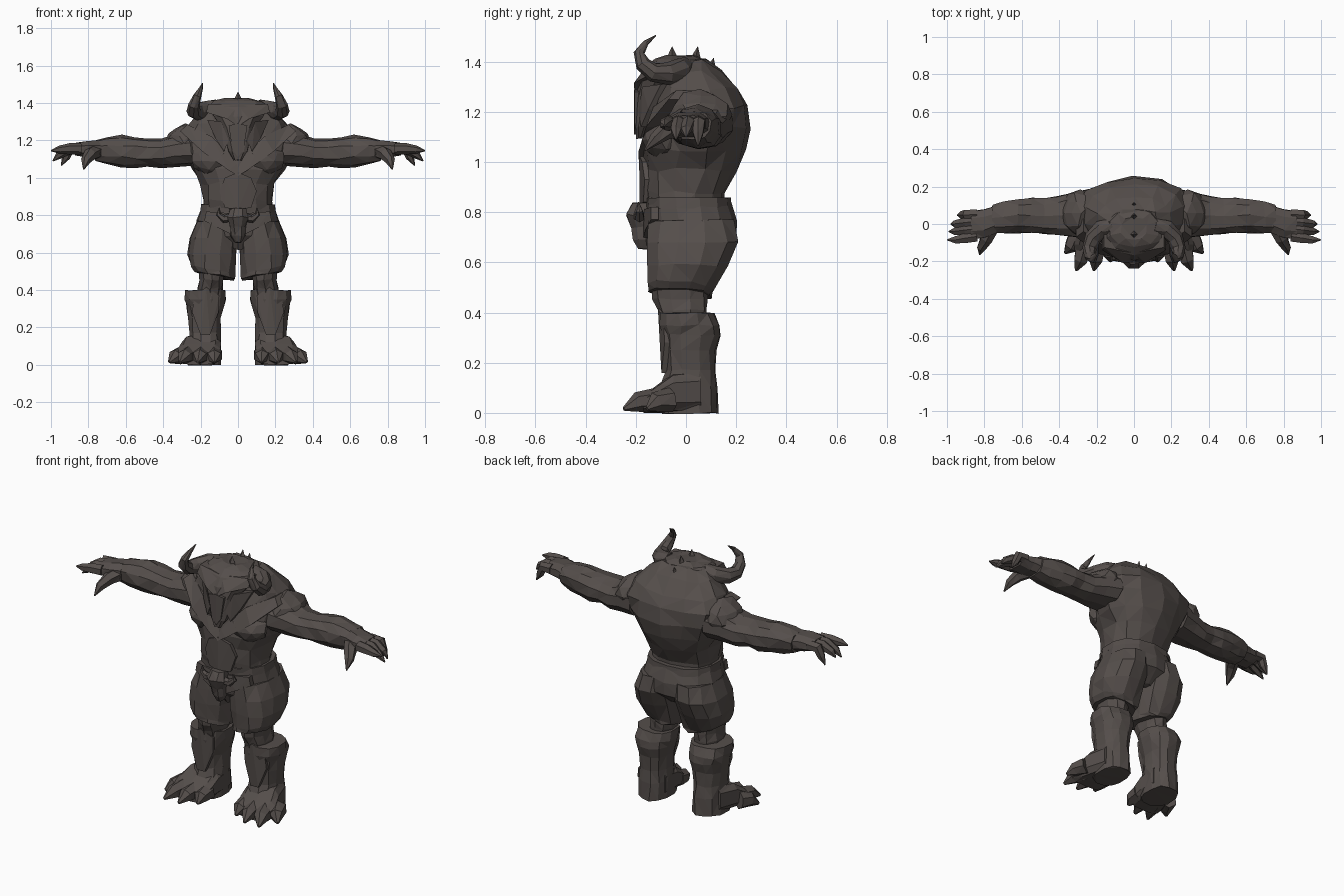
import bpy, bmesh, math, random
from mathutils import Vector

random.seed(4)
stone = bpy.data.materials.new("dark_brown_stone")
stone.diffuse_color = (0.09, 0.076, 0.070, 1)


def finish(name, bm, mirror=False, jitter=0.0):
    """Chisel the surface a little, triangulate, make the object."""
    if jitter:
        for v in bm.verts:
            v.co += Vector([random.uniform(-jitter, jitter) for _ in range(3)])
    bmesh.ops.triangulate(bm, faces=bm.faces[:])
    bmesh.ops.recalc_face_normals(bm, faces=bm.faces[:])
    me = bpy.data.meshes.new(name)
    bm.to_mesh(me)
    bm.free()
    me.materials.append(stone)
    ob = bpy.data.objects.new(name, me)
    bpy.context.collection.objects.link(ob)
    if mirror:
        ob.modifiers.new("mirror", 'MIRROR').use_mirror_merge = False
    return ob


def skin(bm, rings):
    for a, b in zip(rings, rings[1:]):
        n = len(a)
        for i in range(n):
            bm.faces.new((a[i], a[(i + 1) % n], b[(i + 1) % n], b[i]))
    bm.faces.new(rings[0])
    bm.faces.new(rings[-1])


def loft(name, sections, axis='Z', n=12, power=0.85, mirror=False, jitter=0.006):
    """sections: (position, low u, high u, low v, high v) along an axis."""
    bm = bmesh.new()
    rings = []
    for p, u0, u1, v0, v1 in sections:
        ring = []
        for i in range(n):
            a = 2 * math.pi * (i + 0.5) / n
            c, s = math.cos(a), math.sin(a)
            u = (u0 + u1) / 2 + (u1 - u0) / 2 * math.copysign(abs(c) ** power, c)
            v = (v0 + v1) / 2 + (v1 - v0) / 2 * math.copysign(abs(s) ** power, s)
            co = {'Z': (u, v, p), 'X': (p, u, v), 'Y': (u, p, v)}[axis]
            ring.append(bm.verts.new(co))
        rings.append(ring)
    skin(bm, rings)
    return finish(name, bm, mirror, jitter)


def sweep(name, pts, n=6, mirror=True, jitter=0.0):
    """Tapered tube through (x, y, z, radius) points."""
    bm = bmesh.new()
    rings = []
    P = [Vector(p[:3]) for p in pts]
    for k, p in enumerate(pts):
        t = (P[min(k + 1, len(P) - 1)] - P[max(k - 1, 0)]).normalized()
        ref = Vector((0, 1, 0)) if abs(t.y) < 0.75 else Vector((1, 0, 0))
        if name in ("horn", "claw"):
            ref = Vector((1, 0, 0))
        a = t.cross(ref).normalized()
        b = t.cross(a)
        rings.append([bm.verts.new(P[k] + p[3] * (a * math.cos(2 * math.pi * i / n)
                      + b * math.sin(2 * math.pi * i / n))) for i in range(n)])
    skin(bm, rings)
    return finish(name, bm, mirror, jitter)


def blob(name, loc, size, mirror=True, jitter=0.008):
    bm = bmesh.new()
    bmesh.ops.create_icosphere(bm, subdivisions=2, radius=1)
    for v in bm.verts:
        v.co = Vector([l + c * s for l, c, s in zip(loc, v.co, size)])
    return finish(name, bm, mirror, jitter)


def plate(name, outline, depth, mirror=True):
    """Front-facing slab from (x, y, z) corners, thickened backwards."""
    bm = bmesh.new()
    skin(bm, [[bm.verts.new(c) for c in outline],
              [bm.verts.new((x, y + depth, z)) for x, y, z in outline]])
    return finish(name, bm, mirror)


# Torso with hunched back
loft("torso", [(0.80, -.19, .19, -.15, .15), (0.88, -.185, .185, -.172, .155),
               (0.97, -.20, .20, -.172, .205), (1.05, -.25, .25, -.18, .232),
               (1.14, -.295, .295, -.16, .25), (1.22, -.31, .31, -.135, .246),
               (1.29, -.265, .265, -.12, .212), (1.36, -.195, .195, -.11, .145),
               (1.405, -.13, .13, -.09, .085)], n=14, jitter=.009)
blob("shoulder", (.285, .055, 1.185), (.105, .125, .10))
blob("chest_muscle", (.12, -.085, 1.09), (.13, .085, .085))
# Collar folds running from the shoulders down to the breastbone
plate("collar_fold", [(0, -.19, 1.01), (.05, -.19, 1.04), (.19, -.16, 1.14),
                      (.31, -.07, 1.25), (.27, -.04, 1.285), (.14, -.13, 1.22),
                      (0, -.165, 1.08)], .07)
# Ridge down the belly
plate("belly_ridge", [(0, -.185, .83), (.07, -.17, .84), (.10, -.165, .93),
                      (.07, -.175, 1.0), (0, -.187, 1.03)], .05)

# Head: broad brow tapering down to the muzzle
loft("head", [(1.095, -.022, .022, -.20, -.175), (1.14, -.05, .05, -.202, -.155),
              (1.20, -.068, .068, -.20, -.12), (1.27, -.095, .095, -.20, -.06),
              (1.33, -.14, .14, -.19, .03), (1.38, -.17, .17, -.165, .09),
              (1.41, -.135, .135, -.125, .075), (1.425, -.07, .07, -.085, .035)], n=10, jitter=.004)
plate("brow", [(0, -.205, 1.275), (.06, -.208, 1.315), (.17, -.14, 1.35),
               (.16, -.125, 1.395), (0, -.155, 1.385)], .07)
plate("cheek", [(.05, -.19, 1.20), (.075, -.18, 1.14), (.12, -.15, 1.21),
                (.165, -.10, 1.31), (.09, -.175, 1.30)], .08)
plate("nose_ridge", [(0, -.207, 1.11), (.03, -.205, 1.15), (.05, -.205, 1.28),
                     (0, -.208, 1.29)], .04)

# Horns and ridge spikes
sweep("horn", [(.11, -.01, 1.375, .045), (.175, -.025, 1.365, .048),
               (.22, -.075, 1.352, .045), (.238, -.13, 1.357, .038),
               (.235, -.172, 1.39, .031), (.218, -.187, 1.435, .022),
               (.20, -.16, 1.475, .012), (.19, -.12, 1.505, .002)], n=8)
for y, z0, z1, lean in ((-.055, 1.40, 1.46, 0), (.035, 1.39, 1.46, .012), (.095, 1.345, 1.415, .015)):
    sweep("back_spike", [(0, y, z0, .03), (0, y + lean, z1, .001)], n=4, mirror=False)

# Arms, bracers and hands
loft("arm", [(.24, -.08, .19, 1.06, 1.25), (.33, -.07, .175, 1.055, 1.235),
             (.41, -.06, .155, 1.055, 1.205), (.48, -.055, .14, 1.06, 1.205),
             (.55, -.05, .142, 1.055, 1.22), (.62, -.05, .138, 1.06, 1.228),
             (.70, -.05, .118, 1.072, 1.215), (.76, -.045, .10, 1.085, 1.205)],
     'X', n=10, mirror=True)
loft("hand", [(.735, -.055, .10, 1.09, 1.205), (.80, -.075, .085, 1.105, 1.20),
              (.87, -.085, .07, 1.115, 1.188)], 'X', n=8, mirror=True, jitter=.004)
for y0, y1, x1, z1 in ((-.066, -.085, 1.0, 1.145), (-.025, -.04, .99, 1.09),
                       (.015, .0, .98, 1.10), (.05, .048, .945, 1.065)):
    sweep("finger", [(.84, y0, 1.155, .032), (.90, (y0 + y1) / 2, 1.155, .03),
                     (.955 if x1 > .95 else .92, y1, (1.155 + z1) / 2, .022), (x1, y1, z1, .003)])
sweep("thumb", [(.76, -.02, 1.14, .042), (.79, -.08, 1.125, .036),
                (.815, -.125, 1.09, .026), (.825, -.165, 1.045, .003)])

# Trousers: hips and two wide legs with slanted hems
loft("hips", [(.62, -.09, .09, -.10, .12), (.69, -.20, .20, -.15, .20),
              (.77, -.222, .222, -.16, .198), (.855, -.195, .195, -.16, .172)], n=14)
leg = loft("trouser_leg", [(.475, .015, .235, -.15, .10), (.50, .014, .255, -.153, .115),
                           (.59, .004, .272, -.158, .17), (.68, -.005, .256, -.16, .208),
                           (.77, .0, .22, -.15, .19)], n=12, mirror=True)
for v in leg.data.vertices:
    if v.co.z < .53:
        v.co.z += .2 * (v.co.x - .13) - .08 * (v.co.y + .02)
loft("waistband", [(.815, -.208, .208, -.162, .183), (.858, -.20, .20, -.165, .178)], n=14, jitter=.002)
# Horned skull buckle
loft("skull_buckle", [(.655, -.02, .02, -.19, -.14), (.69, -.042, .042, -.21, -.14),
                      (.74, -.042, .042, -.22, -.14), (.79, -.058, .058, -.242, -.13),
                      (.835, -.045, .045, -.215, -.13)], n=8, jitter=.004)
sweep("skull_horn", [(.03, -.19, .79, .024), (.075, -.185, .78, .021),
                     (.105, -.185, .805, .014), (.10, -.19, .84, .002)])
plate("belt_drape", [(.03, -.17, .81), (.17, -.14, .82), (.18, -.14, .77),
                     (.10, -.162, .73), (.04, -.17, .70)], .03)

# Knees and boots
loft("knee", [(.34, .085, .215, -.09, .075), (.41, .08, .215, -.11, .085),
              (.455, .075, .21, -.13, .085), (.52, .06, .22, -.135, .085)], n=10, mirror=True)
loft("boot", [(.0, .09, .265, -.10, .13), (.10, .088, .262, -.11, .127),
              (.17, .092, .258, -.08, .12), (.25, .09, .265, -.088, .122),
              (.31, .075, .275, -.10, .142), (.35, .066, .285, -.105, .138),
              (.40, .062, .282, -.105, .115)], n=12, mirror=True, jitter=.005)
plate("shin_guard", [(.15, -.098, .16), (.20, -.098, .16), (.245, -.085, .28),
                     (.235, -.09, .37), (.17, -.112, .415), (.10, -.09, .37), (.105, -.085, .28)], .05)

# Feet with splayed claws
loft("foot", [(-.17, .115, .315, 0, .07), (-.11, .09, .325, 0, .115),
              (-.05, .088, .305, 0, .16), (.06, .09, .27, 0, .17)],
     'Y', n=10, power=.6, mirror=True, jitter=0)
for x0, x1, y0, y1 in ((.13, .125, -.10, -.20), (.195, .215, -.11, -.248),
                       (.262, .31, -.11, -.248), (.305, .368, -.06, -.155)):
    sweep("claw", [(x0, y0, .052, .05), ((x0 + x1) / 2, (y0 + y1) / 2 - .015, .043, .04),
                   (x1, y1, .015, .008)])
